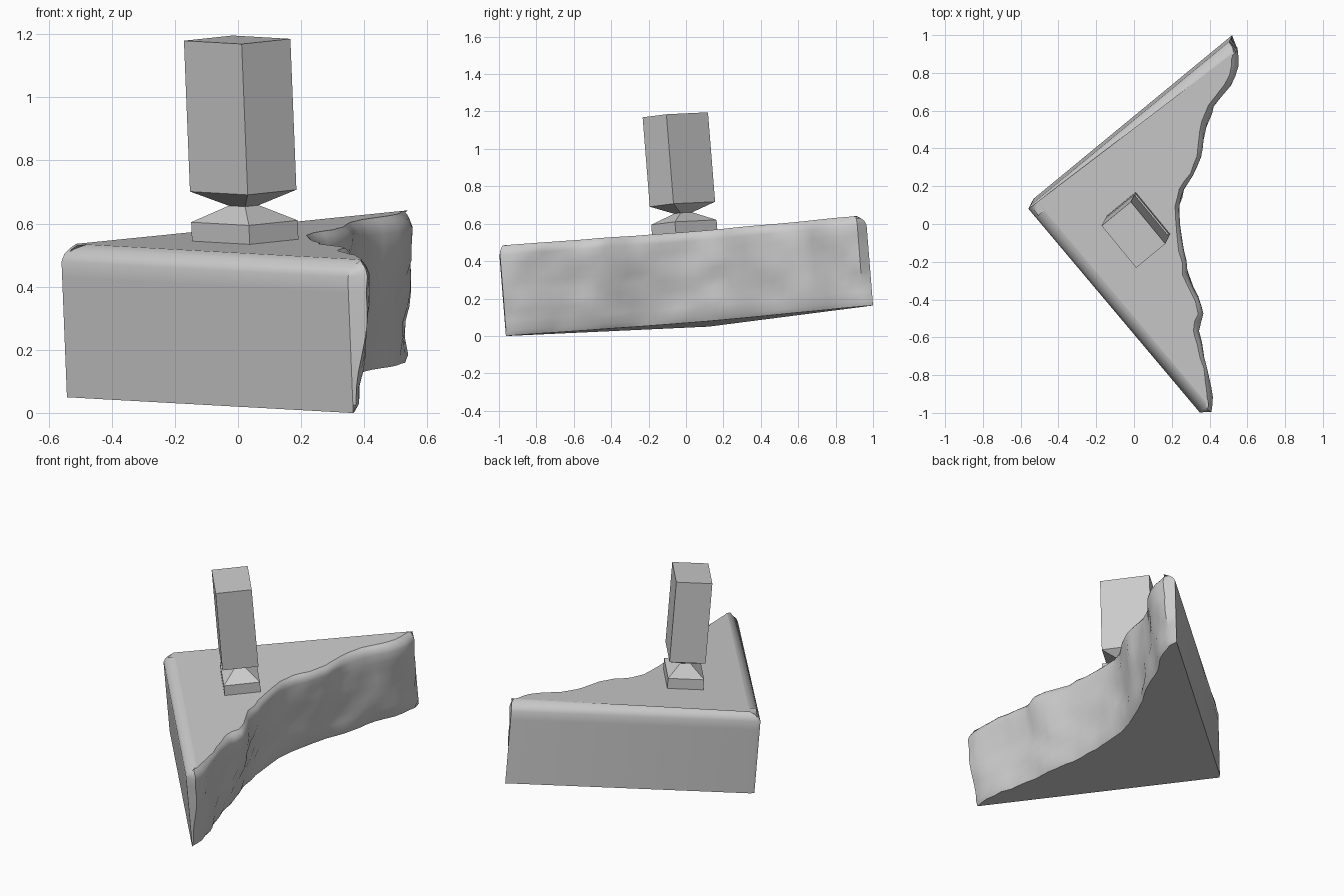
import bpy, bmesh
from math import pi
from mathutils import Vector, noise

cube = bpy.data.objects.get("Cube")
if cube:
    bpy.data.objects.remove(cube)

grey = bpy.data.materials.new("stone grey")
grey.use_nodes = True
COLOUR = (0.6, 0.6, 0.6, 1)
grey.diffuse_color = COLOUR
grey.node_tree.nodes["Principled BSDF"].inputs["Base Color"].default_value = COLOUR

THICK = 0.481


def tilt(u, v, h):
    """The whole model leans slightly: slab coordinates to world."""
    return Vector((u - 0.04 * h, v - 0.08 * h, 0.062 + 0.04 * u + 0.08 * v + h))


def loft(name, rings, smooth):
    """Skin a stack of equal-length closed rings and cap both ends."""
    bm = bmesh.new()
    loops = [[bm.verts.new(tilt(*p)) for p in ring] for ring in rings]
    for low, high in zip(loops, loops[1:]):
        for i in range(len(low)):
            j = (i + 1) % len(low)
            bm.faces.new((low[i], low[j], high[j], high[i]))
    bm.faces.new(loops[0][::-1])
    bm.faces.new(loops[-1])
    bmesh.ops.recalc_face_normals(bm, faces=bm.faces)
    mesh = bpy.data.meshes.new(name)
    bm.to_mesh(mesh)
    bm.free()
    mesh.materials.append(grey)
    obj = bpy.data.objects.new(name, mesh)
    bpy.context.collection.objects.link(obj)
    if smooth:
        bpy.ops.object.select_all(action='DESELECT')
        obj.select_set(True)
        bpy.context.view_layer.objects.active = obj
        bpy.ops.object.shade_smooth_by_angle(angle=pi * 0.2)
    return obj


# Slab outline: two straight sides and one broken, ragged side
broken = [(0.39, -0.96), (0.40, -0.88), (0.385, -0.78), (0.35, -0.66), (0.325, -0.53),
          (0.35, -0.44), (0.335, -0.36), (0.27, -0.22), (0.245, -0.1), (0.235, 0.03),
          (0.23, 0.13), (0.25, 0.21), (0.3, 0.29), (0.345, 0.39), (0.35, 0.48),
          (0.375, 0.57), (0.41, 0.65), (0.49, 0.76), (0.53, 0.87), (0.54, 0.95)]
ragged = []
for a, b in zip(broken, broken[1:]):
    ragged += [a, ((a[0] + b[0]) / 2, (a[1] + b[1]) / 2)]
ragged.append(broken[-1])
straight = [(0.52, 1.0), (-0.53, 0.135), (-0.542, 0.115), (0.365, -0.963)]
outline = [Vector(p) for p in ragged + straight]
count, rough = len(outline), len(ragged)


def softened(i):
    """Average of neighbouring points, for the calmer lower edge."""
    reach = min(6, i, rough - 1 - i)
    near = outline[i - reach:i + reach + 1]
    return sum(near, Vector((0, 0))) / len(near)


def slab_ring(h, inset):
    ring = []
    rise = h / THICK
    for i, p in enumerate(outline):
        along = (outline[(i + 1) % count] - outline[i - 1]).normalized()
        inward = Vector((-along.y, along.x))
        q = p.copy()
        inset_here = inset
        if i < rough:
            # chipped surface, overhanging a little towards the top
            q = softened(i).lerp(p, 0.2 + 0.8 * rise)
            chip = noise.noise(Vector((p.y * 7, h * 9, 3.3)))
            chip += 0.5 * noise.noise(Vector((p.y * 15, h * 16, 8.1)))
            recess = 0.05 * (1 - rise) * max(0, 1 - (p.y + 0.15) ** 2 * 2)
            q.x += 0.05 * rise - 0.01 - recess + 0.018 * chip
            inset_here = inset * 0.5 + (0.01 if h == 0 else 0)
        q += inward * inset_here
        ring.append((q.x, q.y, h))
    return ring


levels = [(0, 0), (0.025, 0), (0.08, 0), (0.13, 0), (0.18, 0), (0.23, 0), (0.28, 0),
          (0.33, 0), (0.38, 0), (0.43, 0), (0.452, 0.012), (0.468, 0.034),
          (THICK, 0.062), (THICK, 0.066)]
loft("broken_wedge_slab", [slab_ring(*lv) for lv in levels], True)


# Rectangular post pinched at a narrow neck above its foot
long_dir, short_dir = Vector((0.635, -0.772)), Vector((0.772, 0.635))


def post_ring(height, size):
    ring = []
    for s, t in ((-1, -1), (1, -1), (1, 1), (-1, 1)):
        q = Vector((0.042, 0.032)) + (long_dir * s * 0.144 + short_dir * t * 0.1) * size
        ring.append((q.x, q.y, THICK + height))
    return ring


loft("post_foot", [post_ring(-0.03, 1), post_ring(0.06, 1), post_ring(0.11, 0.28)], False)
loft("post", [post_ring(0.11, 0.28), post_ring(0.157, 1), post_ring(0.635, 1)], False)
